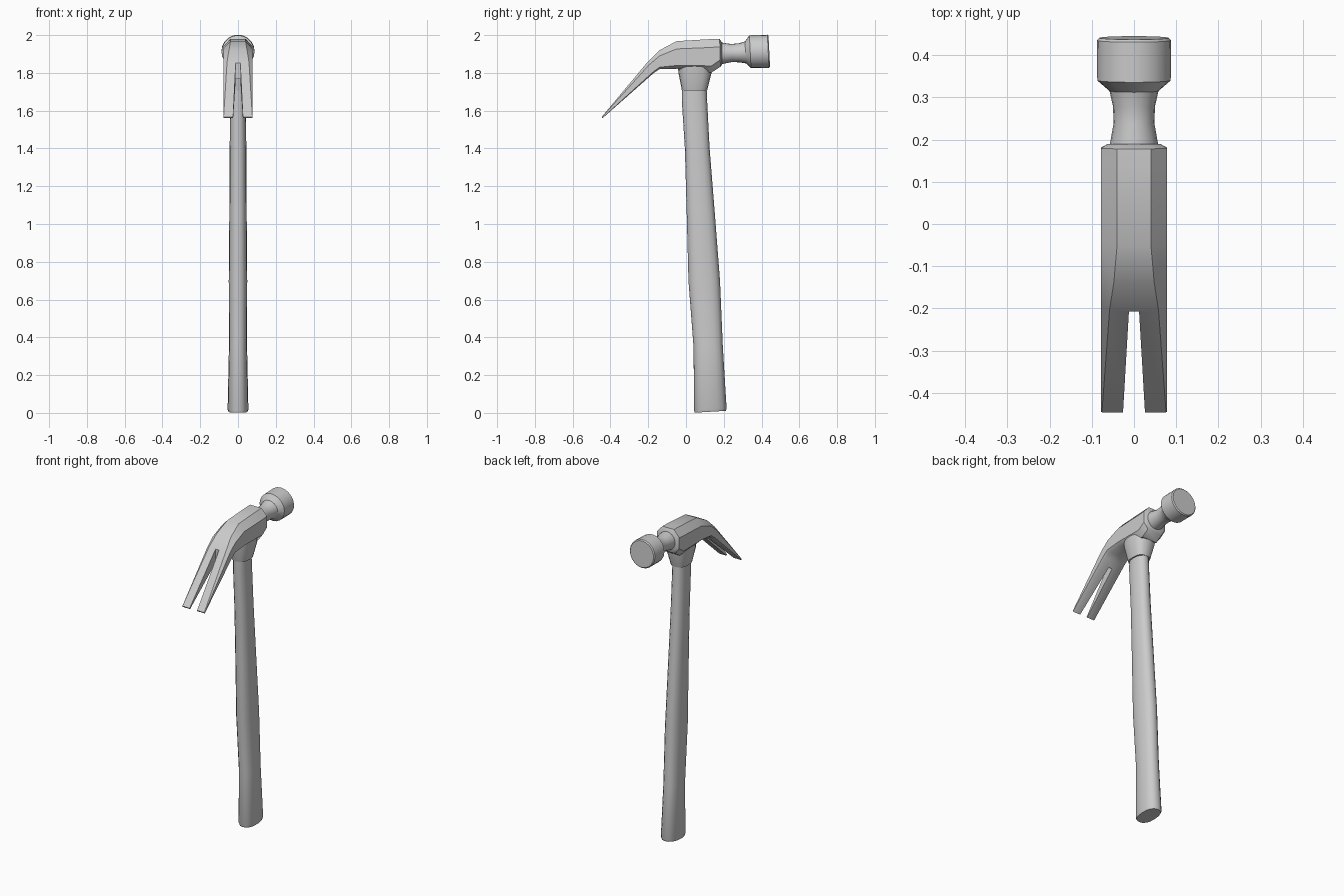
import bpy, bmesh, math

if "Cube" in bpy.data.objects:
    bpy.data.objects.remove(bpy.data.objects["Cube"])


def loft(name, rings, angle=35):
    """Skin a list of equal-length closed rings and cap both ends."""
    bm = bmesh.new()
    vs = [[bm.verts.new(p) for p in r] for r in rings]
    n = len(vs[0])
    for a, b in zip(vs, vs[1:]):
        for i in range(n):
            j = (i + 1) % n
            bm.faces.new((a[i], a[j], b[j], b[i]))
    bm.faces.new(vs[0])
    bm.faces.new(vs[-1])
    bmesh.ops.recalc_face_normals(bm, faces=bm.faces)
    me = bpy.data.meshes.new(name)
    bm.to_mesh(me)
    bm.free()
    ob = bpy.data.objects.new(name, me)
    bpy.context.collection.objects.link(ob)
    bpy.ops.object.select_all(action='DESELECT')
    ob.select_set(True)
    bpy.context.view_layer.objects.active = ob
    if angle:
        bpy.ops.object.shade_smooth_by_angle(angle=math.radians(angle))
    return ob


def oval(z, y0, y1, hw, tilt=0.0, n=16, power=0.85):
    """Horizontal, slightly squared oval spanning y0..y1."""
    cy, ry = (y0 + y1) / 2, (y1 - y0) / 2
    ring = []
    for i in range(n):
        a = 2 * math.pi * i / n
        c, s = math.cos(a), math.sin(a)
        x = math.copysign(abs(c) ** power, c) * hw
        y = math.copysign(abs(s) ** power, s) * ry
        ring.append((x, cy + y, z + tilt * y))
    return ring


def slab(top, bottom, hw, cx, ct, cb):
    """Chamfered rectangle between a top and a bottom point (y, z)."""
    def at(x, t):
        return (x, bottom[0] + (top[0] - bottom[0]) * t,
                bottom[1] + (top[1] - bottom[1]) * t)
    right = [at(hw - cx * 0.7, 0), at(hw, cb), at(hw, 1 - ct), at(hw - cx, 1)]
    return right + [(-x, y, z) for x, y, z in reversed(right)]


# Wooden handle: z, back and front edge, half width, end tilt
loft("handle", [oval(*r) for r in [
    (0.006, 0.047, 0.211, 0.05, 0.06), (0.018, 0.043, 0.215, 0.055, 0.06),
    (0.35, 0.04, 0.195, 0.048), (0.70, 0.013, 0.18, 0.049),
    (1.05, 0.004, 0.153, 0.046), (1.40, -0.006, 0.125, 0.044),
    (1.65, -0.022, 0.112, 0.042), (1.75, -0.022, 0.108, 0.04)]])

# Socket flaring from the handle into the head
loft("socket", [oval(*r, power=0.75) for r in [
    (1.708, -0.022, 0.112, 0.05), (1.80, -0.04, 0.135, 0.072),
    (1.86, -0.045, 0.14, 0.075)]])

# Head body and claw, lofted from the claw tip to the neck
head = loft("head_and_claw", [slab(*r) for r in [
    ((-0.446, 1.567), (-0.442, 1.56), 0.078, 0.002, 0.2, 0.2),
    ((-0.204, 1.857), (-0.17, 1.80), 0.078, 0.02, 0.25, 0.1),
    ((-0.14, 1.92), (-0.14, 1.82), 0.078, 0.03, 0.3, 0.1),
    ((-0.05, 1.968), (-0.045, 1.822), 0.078, 0.038, 0.28, 0.12),
    ((0.135, 1.979), (0.135, 1.802), 0.078, 0.038, 0.25, 0.2),
    ((0.178, 1.98), (0.182, 1.832), 0.078, 0.038, 0.28, 0.25),
    ((0.19, 1.962), (0.19, 1.842), 0.062, 0.032, 0.28, 0.25)]])

# Tapered slot splitting the claw
slot_plan = [(-0.012, -0.207), (0.012, -0.207), (0.028, -0.48), (-0.028, -0.48)]
slot = loft("slot_cutter", [[(x, y, z) for x, y in slot_plan] for z in (1.4, 2.1)], 0)
slot.hide_render = True
cut = head.modifiers.new("claw_slot", 'BOOLEAN')
cut.operation, cut.object, cut.solver = 'DIFFERENCE', slot, 'EXACT'
bpy.context.view_layer.objects.active = head
bpy.ops.object.modifier_move_to_index(modifier=cut.name, index=0)
bpy.ops.object.modifier_apply(modifier=cut.name)
bpy.data.objects.remove(slot)

# Neck and striking face, turned about the y axis: y, radius, centre height
turned = [(0.17, 0.058, 1.903), (0.19, 0.057, 1.904), (0.24, 0.048, 1.905),
          (0.28, 0.05, 1.906), (0.315, 0.058, 1.908), (0.34, 0.087, 1.912),
          (0.435, 0.088, 1.914), (0.441, 0.082, 1.914)]
N = 20
loft("neck_and_face", [[(r * math.cos(2 * math.pi * i / N),
                         y - 0.05 * r * math.sin(2 * math.pi * i / N),
                         z + r * math.sin(2 * math.pi * i / N))
                        for i in range(N)] for y, r, z in turned])
